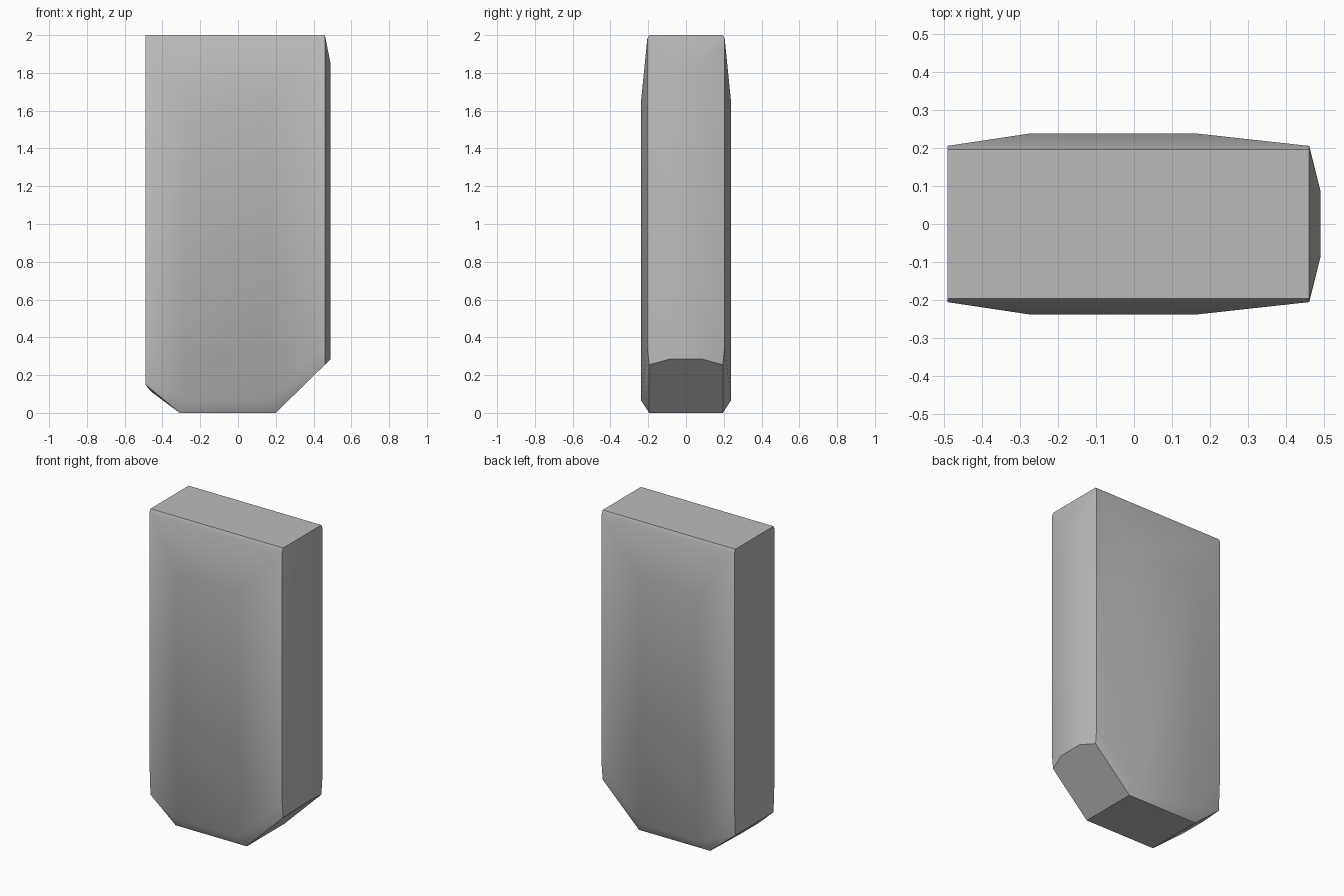
import bpy
import bmesh
from math import radians

cube = bpy.data.objects.get("Cube")
if cube:
    bpy.data.objects.remove(cube, do_unlink=True)

stone = bpy.data.materials.new("plain grey")
stone.diffuse_color = (0.5, 0.5, 0.5, 1)
stone.use_nodes = True
stone.node_tree.nodes["Principled BSDF"].inputs["Base Color"].default_value = (0.5, 0.5, 0.5, 1)

# Half of the slab's corners as (x, z) outlines, each at its own depth from the middle
outlines = {
    0.195: [(-0.49, 2), (0.46, 2), (0.46, 0.255), (0.2, 0), (-0.31, 0), (-0.49, 0.15)],
    0.205: [(-0.49, 1.98), (0.46, 1.98), (0.46, 0.35), (-0.49, 0.35)],  # broad face rim
    0.238: [(-0.27, 1.65), (0.16, 1.65), (0.16, 0.065), (-0.27, 0.065)],  # raised broad face
    0.085: [(0.49, 1.85), (0.49, 0.285), (-0.46, 0.113)],  # raised narrow side
}

# Mirror the corners front to back and wrap them in one faceted skin
bm = bmesh.new()
for depth, points in outlines.items():
    for x, z in points:
        for side in (-1, 1):
            bm.verts.new((x, side * depth, z))
bmesh.ops.convex_hull(bm, input=bm.verts)
bmesh.ops.dissolve_limit(bm, angle_limit=radians(0.5), verts=bm.verts, edges=bm.edges)
bmesh.ops.recalc_face_normals(bm, faces=bm.faces)

mesh = bpy.data.meshes.new("slab")
bm.to_mesh(mesh)
bm.free()
mesh.materials.append(stone)
slab = bpy.data.objects.new("slab", mesh)
bpy.context.collection.objects.link(slab)

# Soft shading across the shallow facets, crisp edges elsewhere
bpy.ops.object.select_all(action="DESELECT")
slab.select_set(True)
bpy.context.view_layer.objects.active = slab
bpy.ops.object.shade_smooth_by_angle(angle=radians(30))
